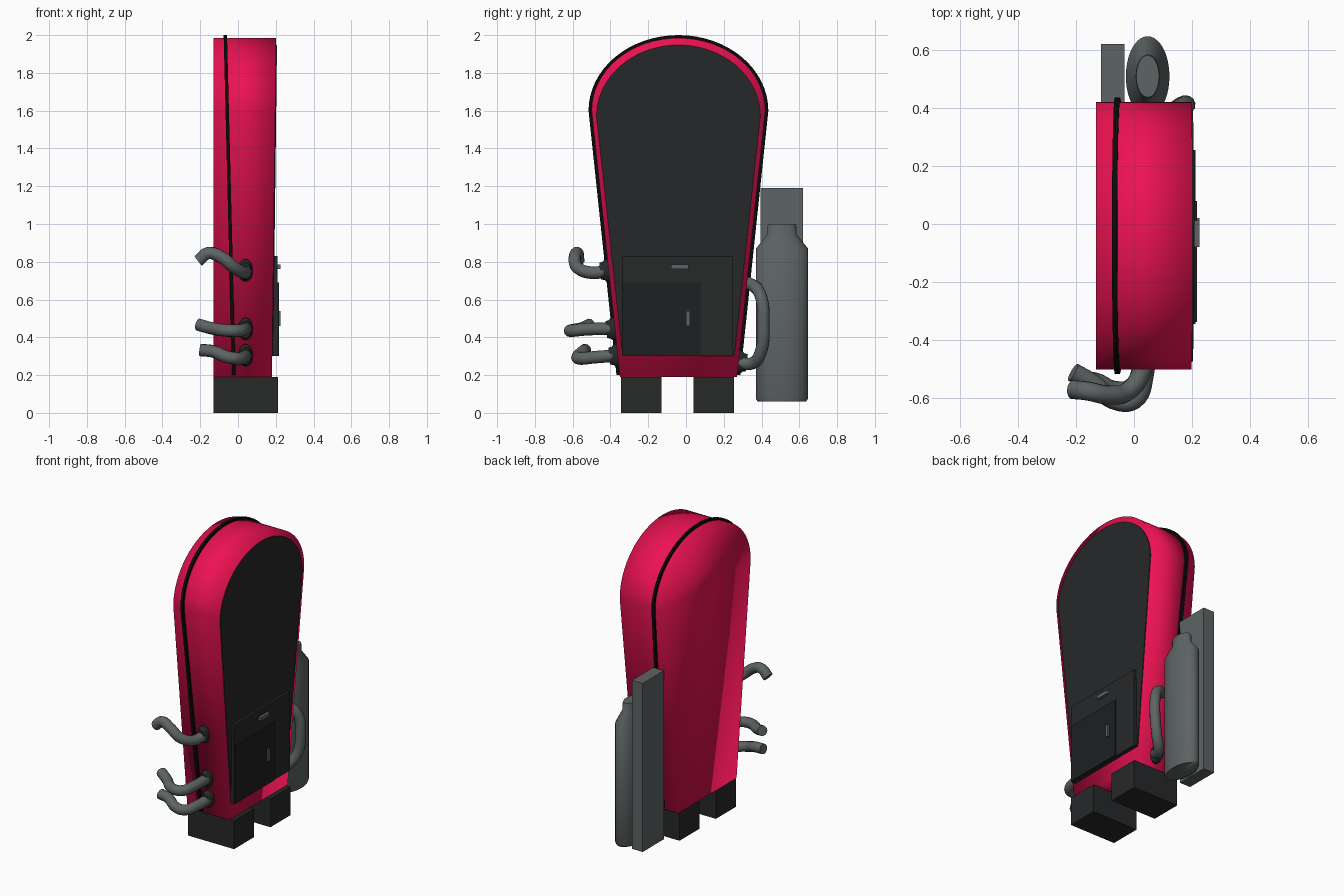
import bpy, bmesh, math

if "Cube" in bpy.data.objects:
    bpy.data.objects.remove(bpy.data.objects["Cube"])

CY = -0.04  # centre line of the shell in y


def mat(name, r, g, b):
    m = bpy.data.materials.new(name)
    m.diffuse_color = (r, g, b, 1)
    m.use_nodes = True
    m.node_tree.nodes["Principled BSDF"].inputs["Base Color"].default_value = m.diffuse_color
    return m


RED = mat("red", 0.85, 0.006, 0.085)
DARK = mat("dark", 0.02, 0.021, 0.022)
DOOR = mat("door_dark", 0.013, 0.014, 0.015)
BLACK = mat("black", 0.003, 0.003, 0.003)
GREY = mat("grey", 0.11, 0.125, 0.125)


def finish(bm, name, material, smooth=None):
    bmesh.ops.recalc_face_normals(bm, faces=bm.faces)
    me = bpy.data.meshes.new(name)
    bm.to_mesh(me)
    bm.free()
    ob = bpy.data.objects.new(name, me)
    bpy.context.collection.objects.link(ob)
    me.materials.append(material)
    if smooth is not None:
        bpy.ops.object.select_all(action='DESELECT')
        ob.select_set(True)
        bpy.context.view_layer.objects.active = ob
        bpy.ops.object.shade_smooth_by_angle(angle=math.radians(smooth))
    return ob


def box(name, x, y, z, material):
    bm = bmesh.new()
    bmesh.ops.create_cube(bm, size=1)
    for v in bm.verts:
        v.co = [(a + b) / 2 + c * (b - a) for (a, b), c in zip((x, y, z), v.co)]
    return finish(bm, name, material)


def arch(w_top, z_arc, z_top, w_bot, z_bot, n=32):
    """Tapered outline with a half-ellipse top, as (y, z) points."""
    pts = [(CY - w_bot, z_bot), (CY + w_bot, z_bot)]
    for i in range(n + 1):
        a = math.pi * i / n
        pts.append((CY + w_top * math.cos(a), z_arc + (z_top - z_arc) * math.sin(a)))
    return pts


def slab(name, pts, xa, xb, material, smooth):
    """Extrude an outline along x; xa and xb give x as a function of z."""
    bm = bmesh.new()
    a = [bm.verts.new((xa(z), y, z)) for y, z in pts]
    b = [bm.verts.new((xb(z), y, z)) for y, z in pts]
    bm.faces.new(a)
    bm.faces.new(b)
    for i in range(len(pts)):
        j = (i + 1) % len(pts)
        bm.faces.new((a[i], a[j], b[j], b[i]))
    return finish(bm, name, material, smooth)


def lathe(name, prof, centre, sx, sy, material, seg=32, smooth=35):
    """Turned shape about z from (radius, z) points, scaled to an ellipse."""
    bm = bmesh.new()
    rings = [[bm.verts.new((centre[0] + sx * r * math.cos(2 * math.pi * i / seg),
                            centre[1] + sy * r * math.sin(2 * math.pi * i / seg), z))
              for i in range(seg)] for r, z in prof]
    for p, q in zip(rings, rings[1:]):
        for i in range(seg):
            j = (i + 1) % seg
            bm.faces.new((p[i], p[j], q[j], q[i]))
    bm.faces.new(rings[0])
    bm.faces.new(rings[-1])
    return finish(bm, name, material, smooth)


def hose(name, pts, r=0.033):
    cu = bpy.data.curves.new(name, 'CURVE')
    cu.dimensions = '3D'
    cu.bevel_depth = r
    cu.bevel_resolution = 4
    cu.resolution_u = 6
    cu.use_fill_caps = True
    sp = cu.splines.new('BEZIER')
    sp.bezier_points.add(len(pts) - 1)
    for bp, p in zip(sp.bezier_points, pts):
        bp.co = p
        bp.handle_left_type = bp.handle_right_type = 'AUTO'
    ob = bpy.data.objects.new(name, cu)
    bpy.context.collection.objects.link(ob)
    cu.materials.append(GREY)


def flange(name, x, y, z, side):
    ob = lathe(name, [(1, -0.02), (1, 0.015), (0.8, 0.028), (0.75, 0.045)],
               (0, 0), 0.038, 0.06, DARK, 24)
    ob.location = (x, y, z)
    # turn the axis outwards along +y or -y, following the shell's slope
    ob.rotation_euler = (-side * math.pi / 2 - side * 0.1, 0, 0)


def front(z):
    return 0.18 + 0.022 * (z - 0.19) / 1.8


# Shell, front panel and seam band
slab("shell", arch(0.46, 1.6, 1.985, 0.31, 0.19), lambda z: -0.13, front, RED, 180)
slab("front_panel", arch(0.434, 1.57, 1.948, 0.295, 0.3),
     lambda z: front(z) - 0.01, lambda z: front(z) + 0.005, DARK, 30)


def seam_x(z):
    return -0.022 - 0.045 * (z - 0.2) / 1.8


slab("seam_band", arch(0.476, 1.6, 2.0, 0.328, 0.2),
     lambda z: seam_x(z) - 0.009, lambda z: seam_x(z) + 0.009, BLACK, 30)

# Doors and handles
box("upper_door", (0.17, 0.209), (-0.34, 0.25), (0.30, 0.83), DARK)
box("lower_door", (0.17, 0.216), (-0.338, 0.08), (0.302, 0.69), DOOR)
box("upper_handle", (0.2, 0.226), (-0.08, 0.012), (0.762, 0.785), GREY)
box("lower_handle", (0.2, 0.226), (0.0, 0.02), (0.46, 0.54), GREY)

# Feet
for side in (-1, 1):
    c = -0.045 + side * 0.1925
    box("foot", (-0.13, 0.212), (c - 0.1065, c + 0.1065), (0, 0.19), DARK)

# Tank and backing plate
lathe("tank", [(0.93, 0.06), (1, 0.075), (1, 0.87), (0.56, 0.945), (0.55, 0.99), (0.52, 1.0)],
      (0.047, 0.508), 0.075, 0.138, GREY, 40, 60)
box("backing_plate", (-0.113, -0.033), (0.395, 0.62), (0.06, 1.19), GREY)

# Hoses on the left side, each leaving a flange
left = [
    [(0.04, -0.40, 0.755), (0.03, -0.5, 0.742), (-0.02, -0.575, 0.77),
     (-0.09, -0.588, 0.825), (-0.16, -0.575, 0.845), (-0.21, -0.57, 0.805)],
    [(0.04, -0.37, 0.445), (0.035, -0.52, 0.443), (0.0, -0.605, 0.435),
     (-0.07, -0.605, 0.437), (-0.14, -0.55, 0.448), (-0.21, -0.51, 0.467)],
    [(0.04, -0.35, 0.305), (0.03, -0.48, 0.295), (-0.01, -0.565, 0.288),
     (-0.07, -0.572, 0.3), (-0.13, -0.545, 0.325), (-0.2, -0.535, 0.333)],
]
for p in left:
    hose("left_hose", p)
    z = p[0][2]
    flange("left_flange", 0.04, CY - (0.31 + 0.106 * (z - 0.19)), z, -1)

# Looping hose on the right side
hose("right_hose", [(0.04, 0.29, 0.69), (0.08, 0.345, 0.68), (0.155, 0.395, 0.62),
                    (0.178, 0.41, 0.47), (0.15, 0.395, 0.32), (0.1, 0.35, 0.262),
                    (0.065, 0.27, 0.27)])
flange("right_flange", 0.065, 0.278, 0.27, 1)
